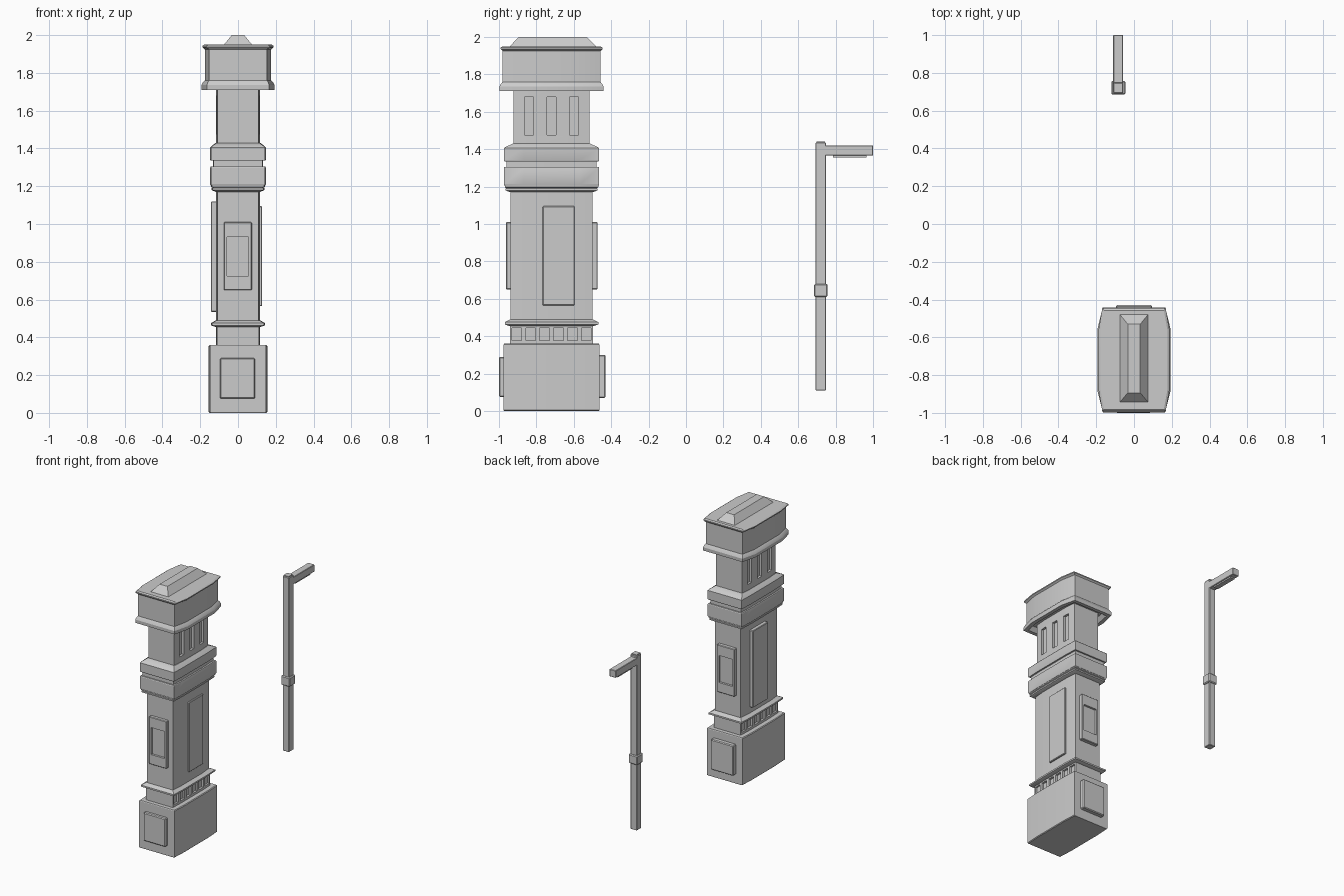
import bpy, bmesh, math

if "Cube" in bpy.data.objects:
    bpy.data.objects.remove(bpy.data.objects["Cube"])

YC = -0.719  # tower centre in y


def finish(name, bm, smooth=False):
    bmesh.ops.recalc_face_normals(bm, faces=bm.faces[:])
    me = bpy.data.meshes.new(name)
    bm.to_mesh(me)
    bm.free()
    ob = bpy.data.objects.new(name, me)
    bpy.context.collection.objects.link(ob)
    if smooth:
        bpy.ops.object.select_all(action='DESELECT')
        ob.select_set(True)
        bpy.context.view_layer.objects.active = ob
        bpy.ops.object.shade_smooth_by_angle(angle=math.radians(25))
    return ob


def loft(name, rings, k=0.58, yc=YC):
    """Stack of bowed rectangles: (z, half width at ends, half width at middle, half depth)."""
    bm = bmesh.new()
    loops = []
    for z, a, b, h in rings:
        pts = [(a, -h), (b, -k * h), (b, k * h), (a, h), (-a, h), (-b, k * h), (-b, -k * h), (-a, -h)]
        loops.append([bm.verts.new((x, yc + y, z)) for x, y in pts])
    for lo, hi in zip(loops, loops[1:]):
        for i in range(8):
            j = (i + 1) % 8
            bm.faces.new((lo[i], lo[j], hi[j], hi[i]))
    bm.faces.new(loops[0])
    bm.faces.new(loops[-1])
    return finish(name, bm, True)


def add_box(bm, x, y, z):
    r = bmesh.ops.create_cube(bm, size=1)
    for v in r['verts']:
        v.co = [lo + (c + 0.5) * (hi - lo) for c, (lo, hi) in zip(v.co, (x, y, z))]


def box(name, x, y, z, bevel=0.0):
    bm = bmesh.new()
    add_box(bm, x, y, z)
    if bevel:
        bmesh.ops.bevel(bm, geom=bm.edges[:], offset=bevel, segments=1, affect='EDGES')
    return finish(name, bm)


def cut(ob, boxes):
    bm = bmesh.new()
    for b in boxes:
        add_box(bm, *b)
    cutter = finish(ob.name + "_cutter", bm)
    cutter.hide_render = True
    mod = ob.modifiers.new("recess", 'BOOLEAN')
    mod.operation, mod.solver, mod.object = 'DIFFERENCE', 'EXACT', cutter
    bpy.context.view_layer.objects.active = ob
    bpy.ops.object.modifier_apply(modifier=mod.name)
    bpy.data.objects.remove(cutter)


# Tower body sections
loft("base_block", [(0, .144, .15, .253), (.005, .149, .155, .256),
                    (.355, .149, .155, .256), (.36, .144, .15, .253)])
neck = loft("neck", [(.355, .112, .116, .223), (.465, .112, .116, .223)])
loft("lower_ledge", [(.455, .115, .12, .228), (.463, .138, .143, .25),
                     (.475, .138, .143, .25), (.49, .113, .118, .222)])
loft("shaft", [(.48, .108, .116, .218), (1.18, .108, .116, .218)])
loft("upper_ledge", [(1.17, .113, .118, .222), (1.18, .135, .14, .247), (1.19, .135, .14, .247),
                     (1.192, .13, .135, .242), (1.197, .138, .143, .25), (1.205, .138, .143, .25),
                     (1.212, .13, .135, .24)])
loft("lower_band", [(1.205, .14, .145, .252), (1.21, .143, .147, .255),
                    (1.3, .143, .147, .255), (1.305, .14, .145, .252)])
loft("band_groove", [(1.3, .129, .133, .241), (1.34, .129, .133, .241)])
loft("upper_band", [(1.335, .14, .145, .252), (1.34, .143, .147, .255), (1.405, .143, .147, .255),
                    (1.41, .139, .143, .25), (1.43, .112, .118, .206)])
upper = loft("upper_shaft", [(1.42, .108, .116, .202), (1.76, .108, .116, .202)])

# Recessed dentils and slots on both sides
cut(neck, [((s * .125 - .025, s * .125 + .025), (y - .026, y + .026), (.378, .445))
           for s in (-1, 1) for y in [YC + (i - 2.5) * .0745 for i in range(6)]])
cut(upper, [((s * .12 - .022, s * .12 + .022), (y - .024, y + .024), (1.475, 1.68))
            for s in (-1, 1) for y in (YC - .12, YC, YC + .12)])

# Cap with flared hollow rim, box, roof lip and ridge
loft("cap", [(1.74, .13, .145, .225), (1.71, .145, .165, .25), (1.71, .165, .193, .277),
             (1.735, .165, .194, .278), (1.75, .16, .187, .27), (1.76, .153, .176, .262),
             (1.925, .153, .176, .262), (1.935, .168, .188, .272), (1.943, .168, .188, .272),
             (1.95, .158, .178, .262)])
bm = bmesh.new()
add_box(bm, (-.078, .078), (-.947, -.475), (1.945, 2))
for v in bm.verts:
    if v.co.z > 1.97:
        v.co.x *= .42
        v.co.y = -.712 + (v.co.y + .711) * .77
finish("roof_ridge", bm)

# Panels on base and shaft
box("base_front_panel", (-.095, .09), (-1, -.96), (.075, .29), .006)
box("base_back_panel", (-.095, .095), (-.48, -.43), (.07, .3), .006)
box("right_panel", (.09, .128), (-.767, -.596), (.565, 1.095), .004)
box("left_panel", (-.143, -.09), (-.785, -.6), (.535, 1.12), .004)
for name, y, cy in (("front", (-.962, -.92), (-.98, -.946)), ("back", (-.52, -.473), (-.489, -.45))):
    panel = box("shaft_%s_panel" % name, (-.075, .073), y, (.65, 1.01), .004)
    cut(panel, [((-.058, .055), cy, (.725, .93))])

# Separate post with collar and arm
box("post", (-.11, -.057), (.692, .748), (.11, 1.435), .003)
box("post_cap", (-.105, -.062), (.697, .743), (1.43, 1.442))
box("post_collar", (-.12, -.046), (.685, .757), (.61, .68), .006)
box("arm", (-.11, -.057), (.74, 1), (1.365, 1.42), .003)
box("arm_underside_strip", (-.102, -.065), (.785, .965), (1.355, 1.37))
